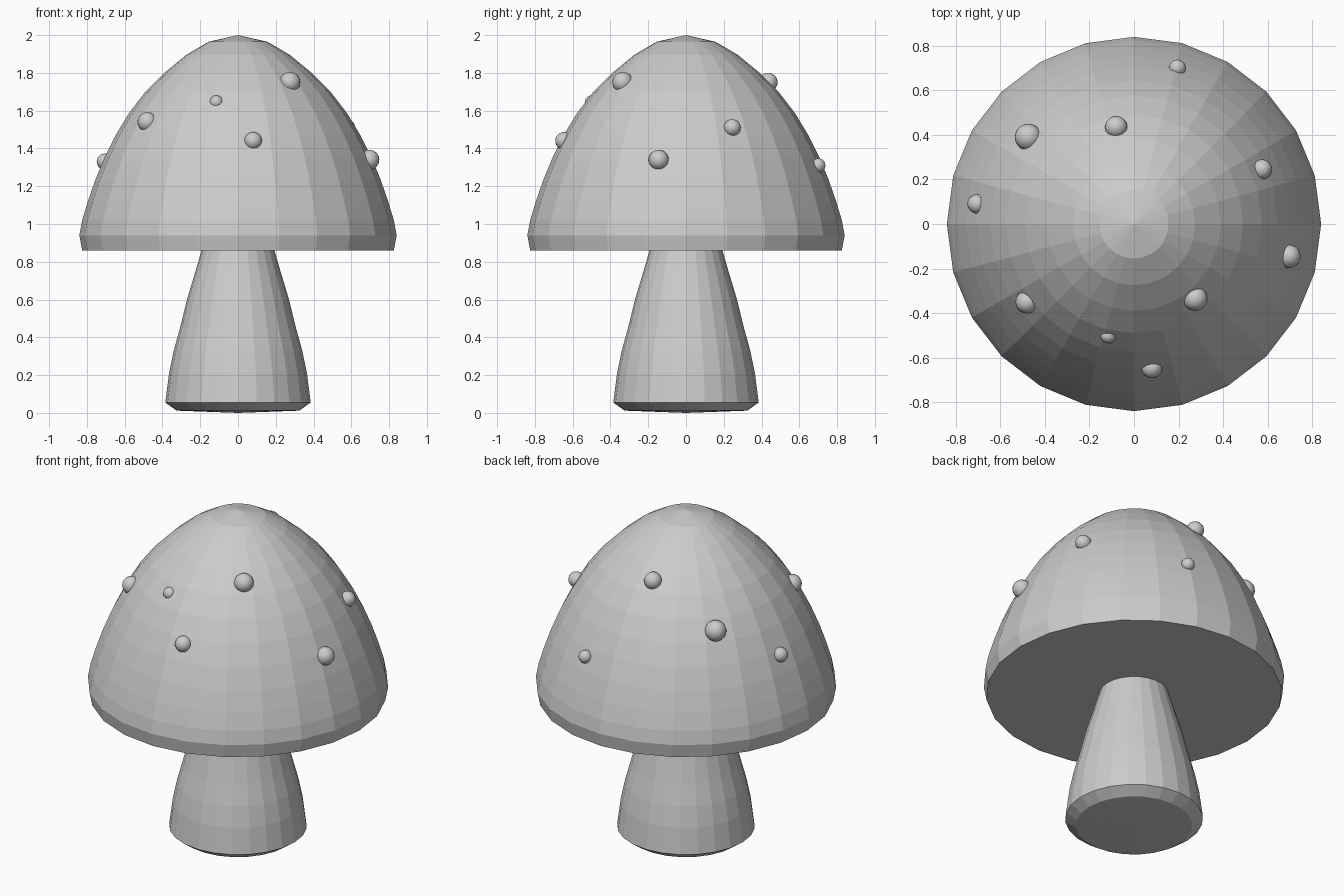
import bpy, bmesh, math
from mathutils import Vector

cube = bpy.data.objects.get("Cube")
if cube:
    bpy.data.objects.remove(cube, do_unlink=True)

# One plain grey for the whole model
grey = bpy.data.materials.new("light_grey")
grey.use_nodes = True
grey.diffuse_color = (0.6, 0.6, 0.6, 1)
grey.node_tree.nodes["Principled BSDF"].inputs["Base Color"].default_value = grey.diffuse_color


def finish(name, bm, smooth=False):
    bmesh.ops.recalc_face_normals(bm, faces=bm.faces)
    for f in bm.faces:
        f.smooth = smooth
    mesh = bpy.data.meshes.new(name)
    bm.to_mesh(mesh)
    bm.free()
    mesh.materials.append(grey)
    obj = bpy.data.objects.new(name, mesh)
    bpy.context.collection.objects.link(obj)
    return obj


def lathe(name, profile, sides=24):
    """Turn (radius, height) points around z, with flat facets."""
    bm = bmesh.new()
    rings = []
    for r, z in profile:
        turn = [i * math.tau / sides for i in range(sides)]
        rings.append([bm.verts.new((r * math.cos(a), r * math.sin(a), z)) for a in turn])
    for low, high in zip(rings, rings[1:]):
        for i in range(sides):
            j = (i + 1) % sides
            bm.faces.new((low[i], low[j], high[j], high[i]))
    bmesh.ops.remove_doubles(bm, verts=bm.verts, dist=1e-5)
    return finish(name, bm)


# Flared stem with a chamfered foot
lathe("stem", [(0, 0), (0.325, 0.012), (0.385, 0.055), (0.365, 0.21), (0.34, 0.33),
               (0.307, 0.45), (0.27, 0.6), (0.225, 0.75), (0.19, 0.87), (0, 0.87)])

# Domed cap with a flat underside
lathe("cap", [(0, 0.86), (0.825, 0.86), (0.84, 0.94), (0.825, 1.02), (0.795, 1.12),
              (0.755, 1.235), (0.705, 1.355), (0.645, 1.475), (0.575, 1.59), (0.49, 1.7),
              (0.39, 1.8), (0.275, 1.895), (0.155, 1.965), (0, 2)])

# Round warts half sunk into the cap: x, y, z, radius
warts = [
    (0.275, -0.335, 1.75, 0.055), (0.08, -0.645, 1.44, 0.047),
    (-0.115, -0.5, 1.645, 0.036), (-0.48, -0.35, 1.54, 0.052),
    (0.695, -0.145, 1.34, 0.053), (0.575, 0.245, 1.51, 0.045),
    (-0.705, 0.09, 1.33, 0.043), (0.195, 0.7, 1.31, 0.038),
    (-0.08, 0.435, 1.75, 0.05), (-0.475, 0.39, 1.53, 0.06),
]
for n, (x, y, z, r) in enumerate(warts, 1):
    bm = bmesh.new()
    bmesh.ops.create_uvsphere(bm, u_segments=20, v_segments=12, radius=r)
    bmesh.ops.translate(bm, verts=bm.verts, vec=Vector((x, y, z)))
    finish(f"wart_{n}", bm, smooth=True)
